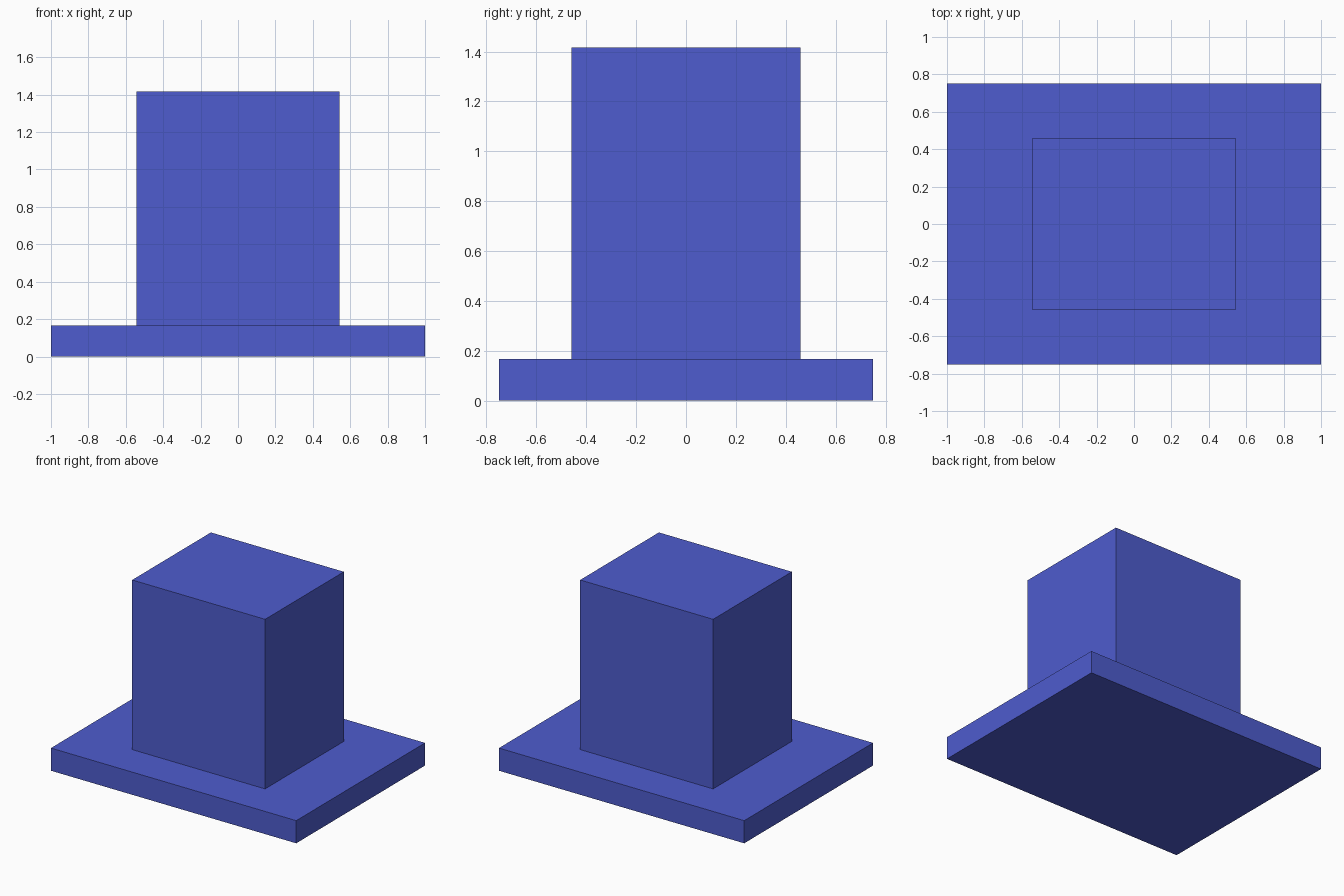
import bpy

if "Cube" in bpy.data.objects:
    bpy.data.objects.remove(bpy.data.objects["Cube"])

blue = bpy.data.materials.new("blue")
blue.diffuse_color = (0.077, 0.107, 0.62, 1.0)
blue.use_nodes = True
blue.node_tree.nodes["Principled BSDF"].inputs["Base Color"].default_value = blue.diffuse_color


def box(name, width, depth, z_bottom, z_top):
    """Axis-aligned box centred on x = 0, y = 0."""
    bpy.ops.mesh.primitive_cube_add(size=1, location=(0, 0, (z_bottom + z_top) / 2))
    obj = bpy.context.object
    obj.name = name
    obj.scale = (width, depth, z_top - z_bottom)
    bpy.ops.object.transform_apply(location=False, rotation=False, scale=True)
    obj.data.materials.append(blue)
    return obj


# Wide flat plate on the ground
BASE_TOP = 0.167
box("base_plate", 2.0, 1.5, 0.0, BASE_TOP)

# Tall block standing on the plate
box("upright_block", 1.084, 0.917, BASE_TOP, 1.417)
